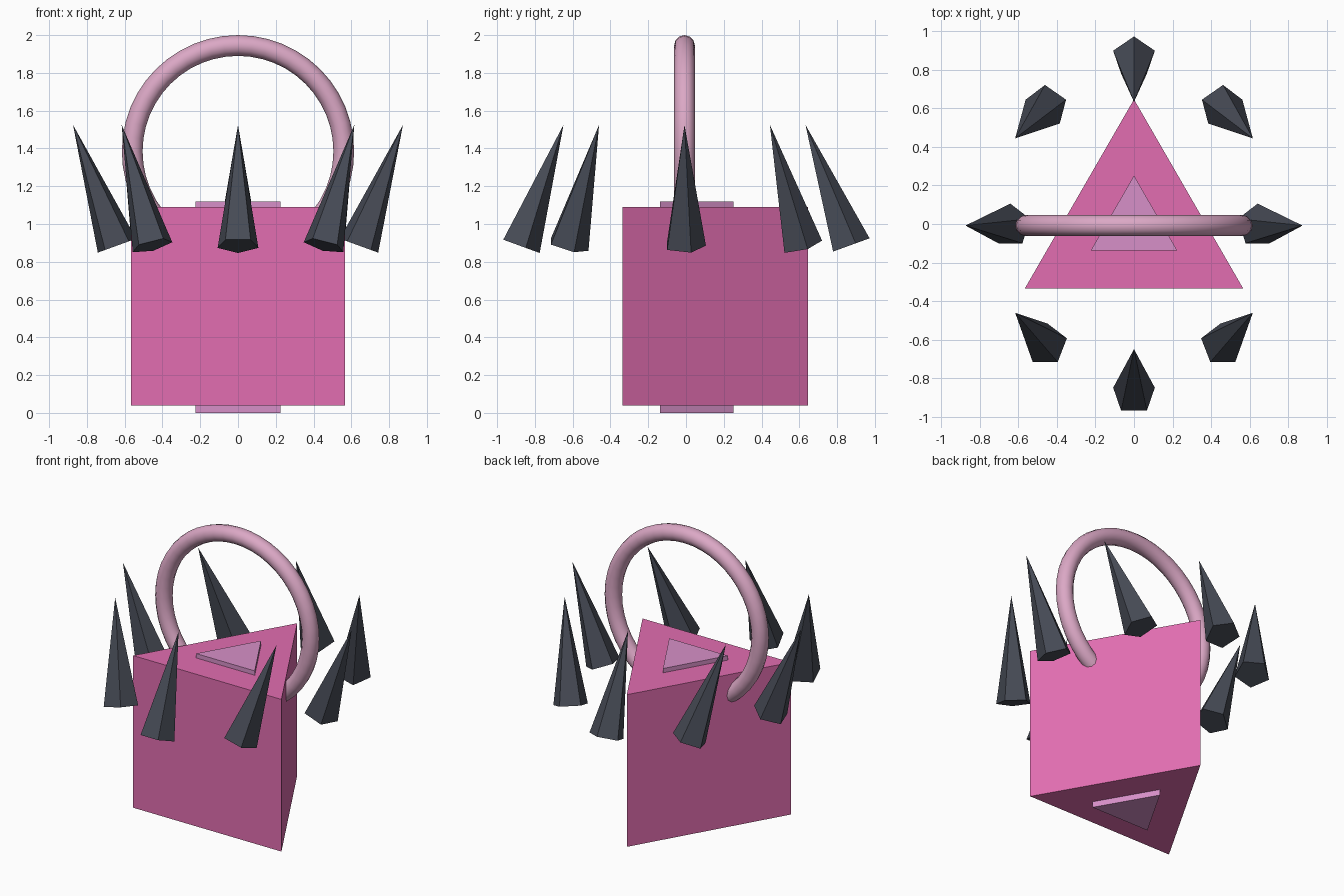
import bpy, math

default = bpy.data.objects.get("Cube")
if default:
    bpy.data.objects.remove(default, do_unlink=True)

CENTRE_Y = -0.008


def material(name, rgb):
    mat = bpy.data.materials.new(name)
    mat.use_nodes = True
    mat.diffuse_color = (*rgb, 1)
    mat.node_tree.nodes["Principled BSDF"].inputs["Base Color"].default_value = (*rgb, 1)
    return mat


pink = material("hot pink", (0.76, 0.155, 0.44))
lilac = material("lilac", (0.68, 0.28, 0.58))
rose = material("pale rose", (0.71, 0.39, 0.56))
slate = material("dark slate", (0.062, 0.07, 0.092))


def finish(name, mat):
    obj = bpy.context.object
    obj.name = name
    obj.data.materials.append(mat)
    return obj


def prism(name, radius, bottom, top, mat):
    bpy.ops.mesh.primitive_cylinder_add(
        vertices=3, radius=radius, depth=top - bottom,
        location=(0, CENTRE_Y, (top + bottom) / 2))
    return finish(name, mat)


# Triangular body with a small plate on each end
prism("body", 0.654, 0.04, 1.09, pink)
prism("top_plate", 0.259, 1.08, 1.12, lilac)
prism("bottom_plate", 0.259, 0.0, 0.05, lilac)

# Ring handle, sunk into the body
bpy.ops.mesh.primitive_torus_add(
    major_radius=0.56, minor_radius=0.055, major_segments=48, minor_segments=12,
    location=(0, CENTRE_Y, 1.385), rotation=(math.pi / 2, 0, 0))
finish("ring_handle", rose)
bpy.ops.object.shade_smooth()

# Circle of five-sided spikes: leaning outward at the sides, inward front and back
tilt = math.radians(20)
for i in range(8):
    a = i * math.tau / 8
    bpy.ops.mesh.primitive_cone_add(
        vertices=5, radius1=0.1135, radius2=0, depth=0.68,
        location=(0.757 * math.cos(a), CENTRE_Y + 0.757 * math.sin(a), 1.205),
        rotation=(tilt * math.sin(a), tilt * math.cos(a), 0))
    finish(f"spike_{i + 1}", slate)
